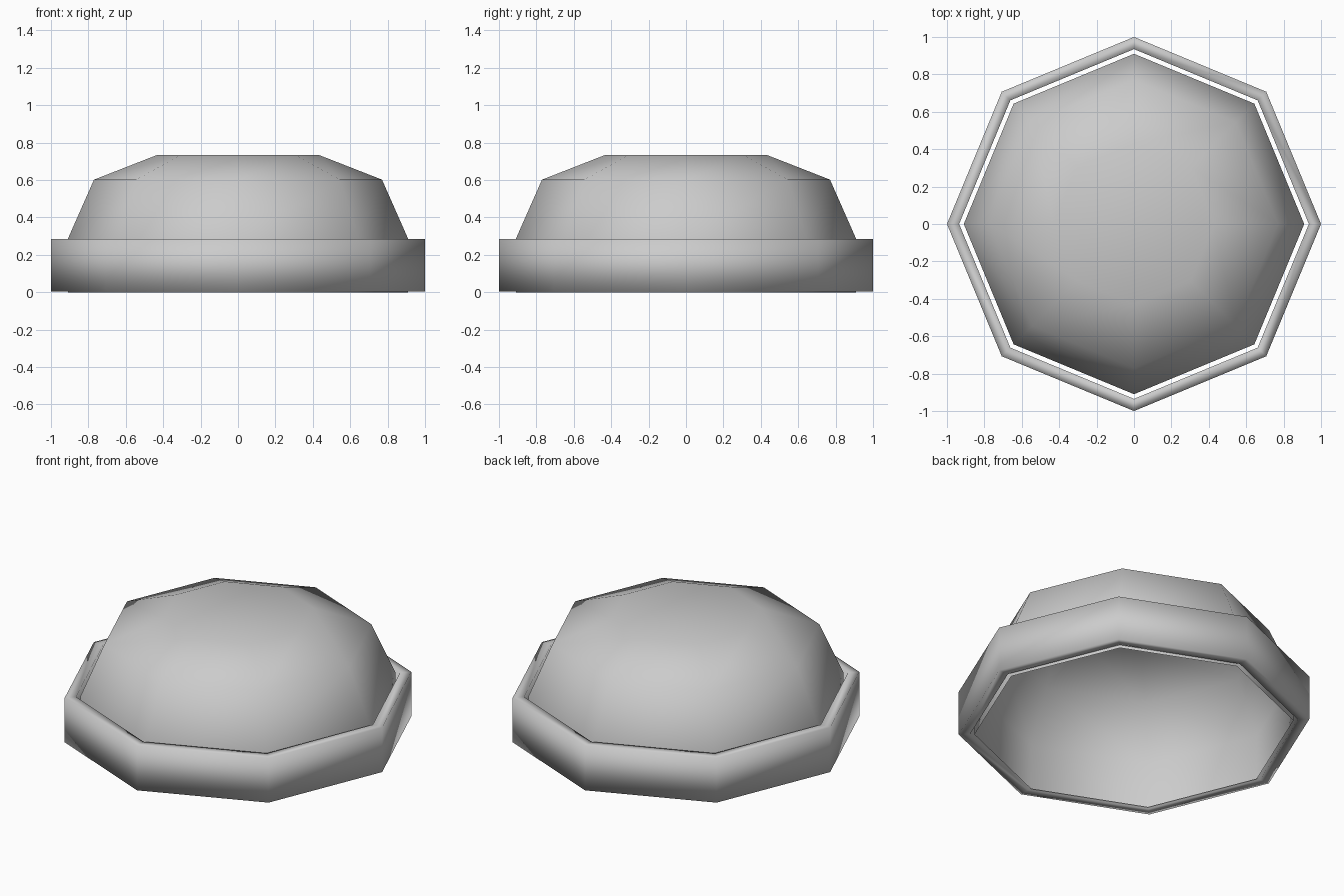
import bpy
import math

SIDES = 8

cube = bpy.data.objects.get("Cube")
if cube:
    bpy.data.objects.remove(cube, do_unlink=True)

grey = bpy.data.materials.new("light grey")
grey.use_nodes = True
colour = (0.6, 0.6, 0.6, 1)
grey.diffuse_color = colour
grey.node_tree.nodes["Principled BSDF"].inputs["Base Color"].default_value = colour


def lathe(name, profile, closed=False, cap=False):
    """Turn a (radius, height) profile into an eight-sided smooth shell."""
    verts = []
    for radius, z in profile:
        for i in range(SIDES):
            a = math.tau * i / SIDES
            verts.append((radius * math.cos(a), radius * math.sin(a), z))
    rows = len(profile)
    faces = []
    for r in range(rows if closed else rows - 1):
        low, high = r * SIDES, (r + 1) % rows * SIDES
        for i in range(SIDES):
            j = (i + 1) % SIDES
            faces.append((low + i, low + j, high + j, high + i))
    if cap:
        top = (rows - 1) * SIDES
        faces.append(tuple(range(top, top + SIDES)))
    mesh = bpy.data.meshes.new(name)
    mesh.from_pydata(verts, [], faces)
    mesh.materials.append(grey)
    mesh.shade_smooth()
    obj = bpy.data.objects.new(name, mesh)
    bpy.context.collection.objects.link(obj)
    return obj


# Thin dome, open underneath, with a flat top
lathe("dome_shell", [(0.91, 0), (0.91, 0.285), (0.77, 0.602), (0.43, 0.735)], cap=True)

# Separate collar around the dome, leaving a narrow gap
lathe("outer_ring", [(1, 0.005), (1, 0.285), (0.935, 0.285), (0.935, 0.005)], closed=True)
